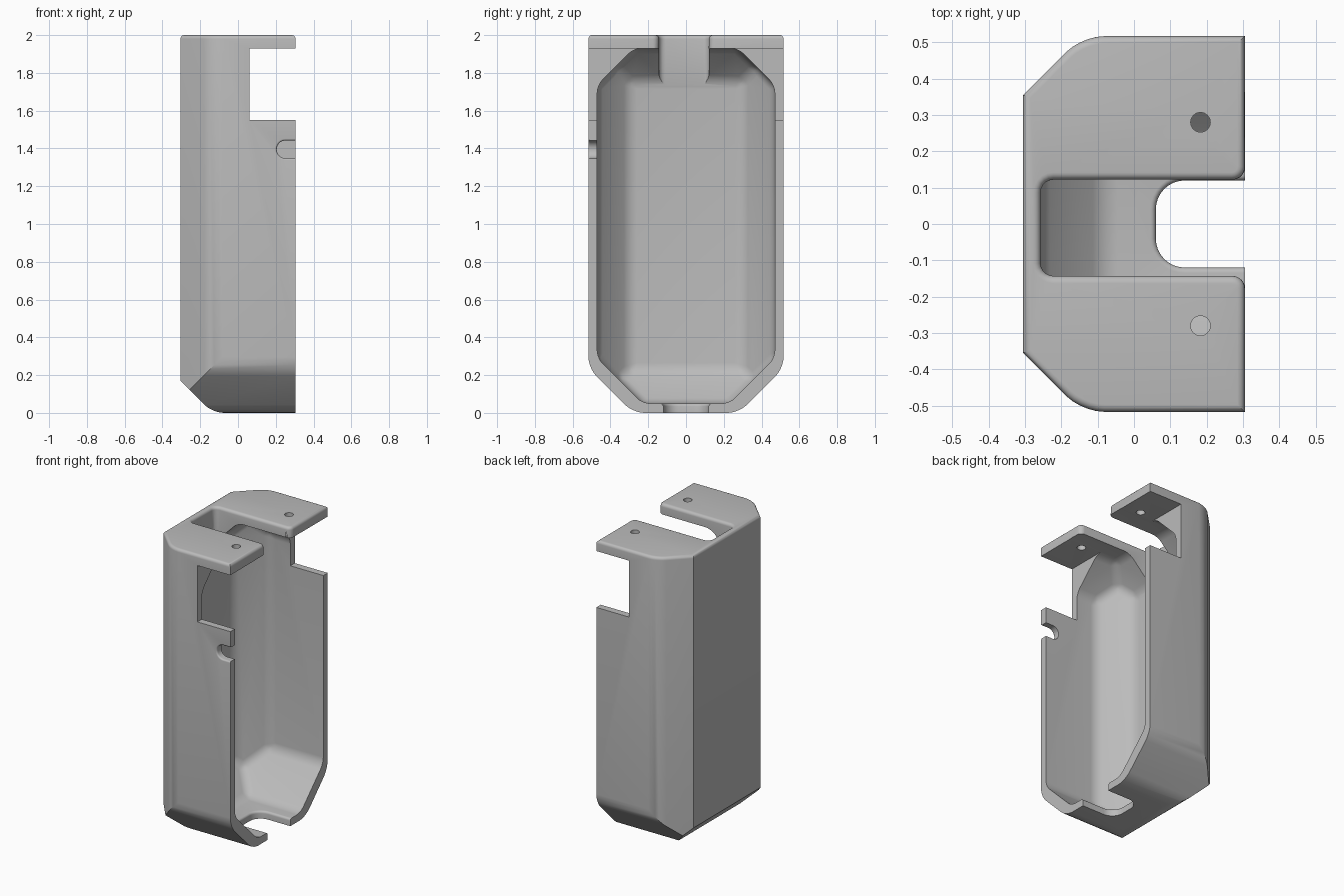
import bpy, bmesh, math
from mathutils import Vector, Matrix

cube = bpy.data.objects.get("Cube")
if cube:
    bpy.data.objects.remove(cube, do_unlink=True)

grey = bpy.data.materials.new("light grey")
grey.use_nodes = True
colour = (0.5, 0.5, 0.5, 1)
grey.diffuse_color = colour
grey.node_tree.nodes["Principled BSDF"].inputs["Base Color"].default_value = colour


def near(a, b):
    return abs(a - b) < 1e-3


def box(x0, x1, y0, y1, z0, z1):
    bm = bmesh.new()
    size = Matrix.Diagonal((x1 - x0, y1 - y0, z1 - z0, 1))
    mid = Matrix.Translation(((x0 + x1) / 2, (y0 + y1) / 2, (z0 + z1) / 2))
    bmesh.ops.create_cube(bm, size=1, matrix=mid @ size)
    return bm


def chamfer(bm, normal, limit):
    """Keep the part of a convex solid where normal . p <= limit."""
    n = Vector(normal)
    cut = bmesh.ops.bisect_plane(bm, geom=bm.verts[:] + bm.edges[:] + bm.faces[:],
                                 plane_co=n * limit / n.length_squared,
                                 plane_no=n, clear_outer=True)
    edges = [g for g in cut["geom_cut"] if isinstance(g, bmesh.types.BMEdge)]
    bmesh.ops.contextual_create(bm, geom=edges)
    bmesh.ops.recalc_face_normals(bm, faces=bm.faces[:])


def fillet(bm, rule, size, segments=5):
    """Round the sharp edges whose two ends satisfy the rule."""
    edges = [e for e in bm.edges if e.is_manifold and e.calc_face_angle(0) > 0.3
             and rule(*[v.co for v in e.verts])]
    if edges:
        bmesh.ops.bevel(bm, geom=edges, offset=size, offset_type="OFFSET",
                        segments=segments, profile=0.5, affect="EDGES",
                        clamp_overlap=True)


def make(name, bm):
    mesh = bpy.data.meshes.new(name)
    bm.to_mesh(mesh)
    bm.free()
    obj = bpy.data.objects.new(name, mesh)
    mesh.materials.append(grey)
    bpy.context.collection.objects.link(obj)
    return obj


def subtract(target, bm):
    cutter = make("cutter", bm)
    cutter.hide_render = True
    mod = target.modifiers.new("cut", "BOOLEAN")
    mod.operation, mod.solver, mod.object = "DIFFERENCE", "EXACT", cutter
    bpy.context.view_layer.objects.active = target
    bpy.ops.object.modifier_apply(modifier=mod.name)
    bpy.data.objects.remove(cutter, do_unlink=True)


def round_part(obj, *jobs):
    bm = bmesh.new()
    bm.from_mesh(obj.data)
    for rule, size in jobs:
        fillet(bm, rule, size)
    bm.to_mesh(obj.data)
    bm.free()


X, Y, TOP = 0.305, 0.517, 2.0

# Outer body with chamfered back and bottom
outer = box(-X, X, -Y, Y, 0, TOP)
for s in (-1, 1):
    chamfer(outer, (-1, s, 0), 0.66)
    chamfer(outer, (0, s, -1), 0.28)
chamfer(outer, (-1, 0, -1), 0.135)


def soft_outer(a, b):
    side = near(abs(a.y), Y) and near(abs(b.y), Y)
    base = near(a.z, 0) and near(b.z, 0)
    on_rim = near(a.x, X) and near(b.x, X)
    on_top = near(a.z, TOP) and near(b.z, TOP)
    return (side or base) and not on_rim and not on_top


fillet(outer, soft_outer, 0.06)
shell = make("shell", outer)

# Top slot with rounded corners and rim
SLOT_BACK, SLOT_LOW, SLOT_HIGH = -0.257, -0.143, 0.122
subtract(shell, box(SLOT_BACK, 0.5, SLOT_LOW, SLOT_HIGH, 1.5, 2.2))


def slot_corner(a, b):
    upright = near(a.x, b.x) and near(a.y, b.y)
    return upright and SLOT_LOW - 0.01 < a.y < SLOT_HIGH + 0.01 and min(a.z, b.z) > 1.4


round_part(shell,
           (slot_corner, 0.035),
           (lambda a, b: near(a.z, TOP) and near(b.z, TOP), 0.02))

# Inner cavity, open towards +x
cavity = box(-0.26, 0.6, -0.47, 0.47, 0.05, 1.93)
for s in (-1, 1):
    chamfer(cavity, (-1, s, 0), 0.56)
    chamfer(cavity, (0, s, -1), 0.18)
    chamfer(cavity, (0, s, 1), 2.205)
chamfer(cavity, (-1, 0, -1), 0.035)
chamfer(cavity, (-1, 0, 1), 2.015)
fillet(cavity, lambda a, b: not (near(a.x, 0.6) and near(b.x, 0.6)), 0.04)
subtract(shell, cavity)

# Side windows below the top flaps
subtract(shell, box(0.06, 0.5, -0.7, 0.7, 1.55, 1.929))

# Bottom slot
bottom = box(0.06, 0.5, -0.12, 0.12, -0.1, 0.12)
fillet(bottom, lambda a, b: near(a.x, 0.06) and near(b.x, 0.06) and near(a.y, b.y), 0.08, 8)
subtract(shell, bottom)

# Cable notch in the front wall
notch = box(0.205, 0.5, -0.7, -0.4, 1.348, 1.442)
fillet(notch, lambda a, b: near(a.x, 0.205) and near(b.x, 0.205) and near(a.z, b.z), 0.046, 8)
subtract(shell, notch)

# Screw holes in the top flaps
for s in (-1, 1):
    hole = bmesh.new()
    bmesh.ops.create_cone(hole, cap_ends=True, segments=32, radius1=0.027, radius2=0.027,
                          depth=0.3, matrix=Matrix.Translation((0.183, s * 0.28, TOP)))
    subtract(shell, hole)


# Softened rims of the bottom slot and the notch
def bottom_rim(a, b):
    return all(near(p.z, 0.05) and p.x > 0.05 and abs(p.y) < 0.125 for p in (a, b)) \
        and not (near(a.x, X) and near(b.x, X))


def notch_rim(a, b):
    return all(near(p.y, -Y) and 1.34 < p.z < 1.45 and p.x > 0.2 for p in (a, b)) \
        and not (near(a.x, X) and near(b.x, X))


round_part(shell, (bottom_rim, 0.015), (notch_rim, 0.01))

bpy.ops.object.select_all(action="DESELECT")
shell.select_set(True)
bpy.context.view_layer.objects.active = shell
bpy.ops.object.shade_smooth_by_angle(angle=math.radians(30))
